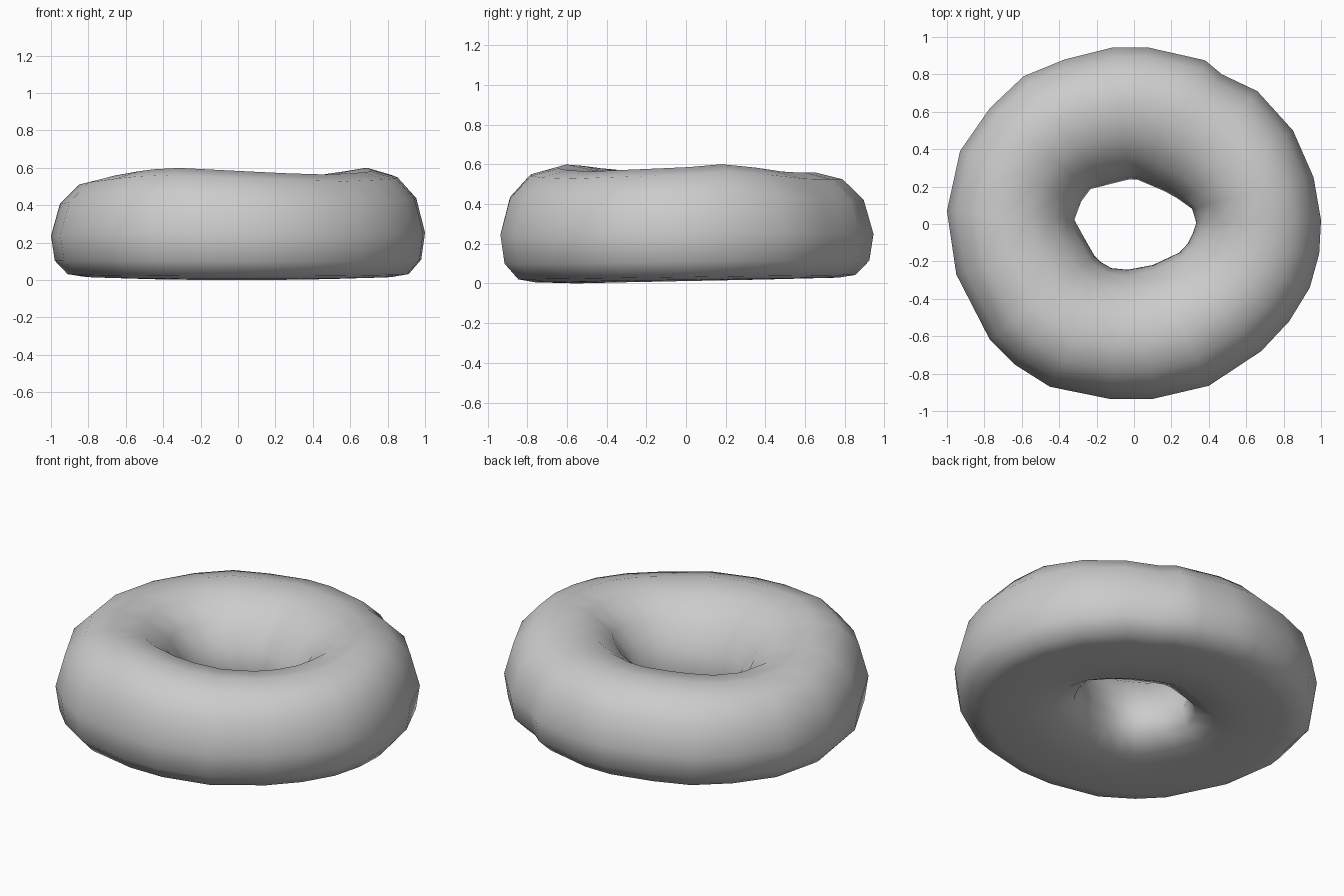
import bpy, bmesh, math

if "Cube" in bpy.data.objects:
    bpy.data.objects.remove(bpy.data.objects["Cube"])

# Outline seen from above: outer rim and hole rim (both anticlockwise)
outer = [(1.0, 0.02), (0.96, 0.25), (0.85, 0.5), (0.66, 0.71), (0.47, 0.8), (0.38, 0.875),
         (0.27, 0.9), (0.07, 0.945), (-0.11, 0.945), (-0.37, 0.88), (-0.59, 0.79),
         (-0.77, 0.62), (-0.93, 0.39), (-1.0, 0.07), (-0.95, -0.27), (-0.77, -0.62),
         (-0.64, -0.75), (-0.45, -0.87), (-0.13, -0.935), (0.1, -0.935), (0.4, -0.865),
         (0.68, -0.68), (0.83, -0.52), (0.94, -0.34), (0.99, -0.16)]
hole = [(0.34, 0.06), (0.2, 0.16), (0.0, 0.245), (-0.26, 0.18), (-0.32, 0.02),
        (-0.2, -0.19), (-0.09, -0.255), (0.1, -0.22), (0.27, -0.14), (0.33, -0.02)]

# Uneven crest height around the ring (degrees, z)
crest = [(0, .585), (16, .602), (50, .56), (90, .56), (130, .557), (155, .54), (180, .545),
         (205, .565), (238, .602), (270, .583), (310, .562), (340, .575)]

# Tube section: t from hole (0) to rim (1), z as a fraction of the height
section = [(1, .42), (.97, .17), (.87, .035), (.75, .01), (.45, 0), (.2, .03), (.05, .13),
           (0, .3), (.045, .53), (.16, .77), (.35, .95), (.58, 1), (.78, .935), (.93, .74)]


def sample(table, a):
    """Periodic linear interpolation by angle."""
    t = sorted(table)
    t = [(t[-1][0] - 360, t[-1][1])] + t + [(t[0][0] + 360, t[0][1])]
    for (a0, v0), (a1, v1) in zip(t, t[1:]):
        if a0 <= a <= a1:
            return v0 + (v1 - v0) * (a - a0) / (a1 - a0)


def cross(a, b):
    return a[0] * b[1] - a[1] * b[0]


def ray_radius(poly, d):
    """Distance from the centre to a polygon along direction d."""
    for p, q in zip(poly, poly[1:] + poly[:1]):
        if cross(p, d) >= -1e-9 and cross(d, q) >= -1e-9:
            e = (q[0] - p[0], q[1] - p[1])
            return cross(p, e) / cross(d, e)


# Ring
bm = bmesh.new()
rings = []
for x, y in outer:
    ro = math.hypot(x, y)
    c, s = x / ro, y / ro
    ri = ray_radius(hole, (c, s))
    top = sample(crest, math.degrees(math.atan2(y, x)) % 360)
    base = 0.012 + 0.012 * s
    rings.append([bm.verts.new((c * (ri + t * (ro - ri)), s * (ri + t * (ro - ri)),
                                base + h * (top - base))) for t, h in section])
n, m = len(rings), len(section)
for i in range(n):
    for j in range(m):
        A, B = rings[i], rings[(i + 1) % n]
        bm.faces.new((A[j], A[(j + 1) % m], B[(j + 1) % m], B[j]))
bmesh.ops.recalc_face_normals(bm, faces=bm.faces)
for f in bm.faces:
    f.smooth = True
mesh = bpy.data.meshes.new("ring")
bm.to_mesh(mesh)
bm.free()
bpy.context.collection.objects.link(bpy.data.objects.new("ring", mesh))
